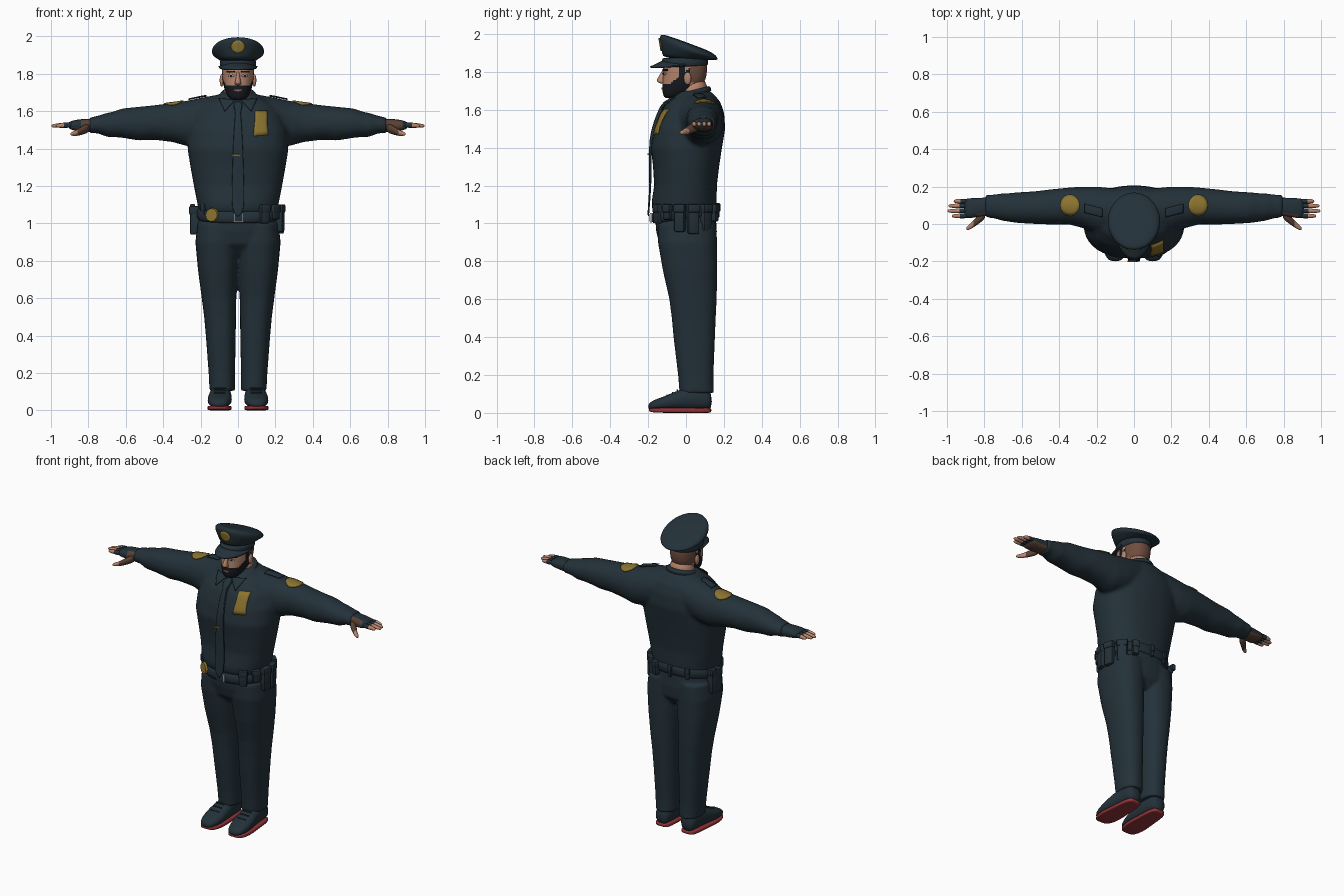
import bpy, bmesh, math
from mathutils import Vector, Matrix

if "Cube" in bpy.data.objects:
    bpy.data.objects.remove(bpy.data.objects["Cube"])


def material(name, rgb):
    m = bpy.data.materials.new(name)
    m.diffuse_color = (*rgb, 1)
    m.use_nodes = True
    m.node_tree.nodes["Principled BSDF"].inputs["Base Color"].default_value = m.diffuse_color
    return m


NAVY = material("navy cloth", (0.017, 0.031, 0.041))
GOLD = material("gold", (0.26, 0.175, 0.03))
RED = material("red sole", (0.28, 0.032, 0.037))
SKIN = material("skin", (0.47, 0.235, 0.15))
BEARD = material("dark beard", (0.008, 0.01, 0.014))
BROWN = material("brown", (0.10, 0.052, 0.034))
HAIR = material("cropped hair", (0.16, 0.075, 0.05))
GREY = material("light grey", (0.45, 0.45, 0.45))
LIP = material("lips", (0.30, 0.14, 0.11))


def finish(name, bm, mat):
    bmesh.ops.recalc_face_normals(bm, faces=bm.faces)
    me = bpy.data.meshes.new(name)
    bm.to_mesh(me)
    bm.free()
    me.shade_smooth()
    me.materials.append(mat)
    ob = bpy.data.objects.new(name, me)
    bpy.context.collection.objects.link(ob)
    return ob


def loft(name, axis, rings, mat, p=2.2, n=28, s=1, sub=1):
    """Skin rings (t, a0, a1, b0, b1, tilt) along an axis; s=-1 mirrors in x."""
    bm = bmesh.new()
    rows = []
    for t, a0, a1, b0, b1, *tilt in rings:
        row = []
        for i in range(n):
            c, d = math.cos(math.tau * i / n), math.sin(math.tau * i / n)
            u = (a0 + a1) / 2 + (a1 - a0) / 2 * math.copysign(abs(c) ** (2 / p), c)
            dv = (b1 - b0) / 2 * math.copysign(abs(d) ** (2 / p), d)
            v, w = (b0 + b1) / 2 + dv, t + (tilt[0] * dv if tilt else 0)
            x, y, z = {'x': (w, v, u), 'y': (u, w, v), 'z': (u, v, w)}[axis]
            row.append(bm.verts.new((x * s, y, z)))
        rows.append(row)
    for r, q in zip(rows, rows[1:]):
        for i in range(n):
            bm.faces.new((r[i], r[(i + 1) % n], q[(i + 1) % n], q[i]))
    bm.faces.new(rows[0])
    bm.faces.new(rows[-1])
    ob = finish(name, bm, mat)
    if sub:
        ob.modifiers.new("smooth", 'SUBSURF').levels = sub
    return ob


def sym(rings):
    """Rings given as (t, half width, b0, b1, tilt)."""
    return [(r[0], -r[1], r[1], *r[2:]) for r in rings]


def apply(ob):
    bpy.ops.object.select_all(action='DESELECT')
    ob.select_set(True)
    bpy.context.view_layer.objects.active = ob
    for m in list(ob.modifiers):
        bpy.ops.object.modifier_apply(modifier=m.name)


def fuse(name, obs, voxel, repeat):
    bpy.ops.object.select_all(action='DESELECT')
    for o in obs:
        o.select_set(True)
    bpy.context.view_layer.objects.active = obs[0]
    bpy.ops.object.join()
    ob = obs[0]
    ob.name = name
    m = ob.modifiers.new("remesh", 'REMESH')
    m.mode, m.voxel_size = 'VOXEL', voxel
    m = ob.modifiers.new("relax", 'SMOOTH')
    m.factor, m.iterations = 0.5, repeat
    apply(ob)
    ob.data.shade_smooth()
    return ob


def paint(ob, mat, rule):
    ob.data.materials.append(mat)
    k = len(ob.data.materials) - 1
    for f in ob.data.polygons:
        if rule(f.center, f.normal):
            f.material_index = k


def box(name, loc, size, mat, rot=0, bevel=0.006):
    bm = bmesh.new()
    bmesh.ops.create_cube(bm, size=1, matrix=Matrix.Translation(loc) @ Matrix.Rotation(rot, 4, 'Z')
                          @ Matrix.Diagonal((*size, 1)))
    bmesh.ops.bevel(bm, geom=bm.edges[:], offset=bevel, segments=2, affect='EDGES', profile=0.5)
    ob = finish(name, bm, mat)
    apply(ob)
    bpy.ops.object.shade_smooth_by_angle()
    return ob


def ball(name, loc, size, mat):
    bm = bmesh.new()
    bmesh.ops.create_uvsphere(bm, u_segments=20, v_segments=12, radius=1,
                              matrix=Matrix.Translation(loc) @ Matrix.Diagonal((*size, 1)))
    return finish(name, bm, mat)


def disc(rx, ry):
    return [(rx * math.cos(math.tau * i / 24), ry * math.sin(math.tau * i / 24)) for i in range(24)]


def poly(*pts, m=5):
    ps = [Vector(q) for q in pts]
    return [tuple(a.lerp(b, j / m)) for a, b in zip(ps, ps[1:] + ps[:1]) for j in range(m)]


def plate(name, outline, centre, target, mat, top=False, off=0.003):
    """Thin plate draped on a target, projected from the front or the top."""
    bpy.context.view_layer.update()
    d = Vector((0, 0, -1)) if top else Vector((0, 1, 0))

    def drop(u, v):
        u, v = centre[0] + u, centre[1] + v
        o = Vector((u, v, 3)) if top else Vector((u, -1, v))
        hit, co, nor, _ = target.ray_cast(o, d)
        return co + nor * off if hit else o + d

    bm = bmesh.new()
    c = bm.verts.new(drop(0, 0))
    rows = [[bm.verts.new(drop(u * k, v * k)) for u, v in outline] for k in (0.3, 0.65, 1)]
    n = len(outline)
    for i in range(n):
        j = (i + 1) % n
        bm.faces.new((c, rows[0][i], rows[0][j]))
        for r, q in zip(rows, rows[1:]):
            bm.faces.new((r[i], q[i], q[j], r[j]))
    ob = finish(name, bm, mat)
    m = ob.modifiers.new("thickness", 'SOLIDIFY')
    m.thickness, m.offset = 0.006, 0
    return ob


# shirt: torso and sleeves fused into one soft skin
parts = [loft("torso", 'z', sym([
    (1.05, .20, -.165, .15), (1.08, .213, -.18, .16), (1.11, .218, -.182, .162), (1.2, .236, -.168, .163),
    (1.3, .254, -.174, .175), (1.4, .27, -.186, .19), (1.5, .265, -.168, .207), (1.58, .235, -.138, .202),
    (1.64, .19, -.095, .182), (1.685, .11, -.05, .145), (1.7, .085, -.035, .12)]), NAVY, 2.3, 40, sub=0)]
for s in (-1, 1):
    parts.append(loft("sleeve", 'x', [
        (.1, 1.45, 1.69, -.05, .19), (.2, 1.42, 1.672, -.05, .2), (.28, 1.415, 1.655, -.02, .2),
        (.35, 1.435, 1.645, -.002, .195), (.45, 1.447, 1.632, -.003, .185), (.53, 1.443, 1.624, 0, .175),
        (.62, 1.458, 1.615, .005, .17), (.67, 1.462, 1.597, .012, .165), (.7, 1.462, 1.592, .016, .165),
        (.75, 1.482, 1.575, .03, .158), (.795, 1.482, 1.567, .035, .155)], NAVY, 2.1, s=s, sub=0))
shirt = fuse("shirt", parts, 0.011, 6)

# trousers: hips and two legs fused
parts = [loft("hips", 'z', sym([(.83, .09, -.08, .12), (.89, .205, -.14, .16), (.96, .217, -.158, .163),
                                (1.07, .205, -.165, .155)]), NAVY, 2.3, 36, sub=0)]
for s in (-1, 1):
    parts.append(loft("leg", 'z', [
        (.105, .017, .152, -.035, .147), (.14, .016, .154, -.037, .145), (.2, .016, .157, -.042, .145),
        (.4, .012, .172, -.066, .153), (.5, .011, .181, -.075, .157), (.6, .009, .194, -.088, .162),
        (.75, .0, .214, -.122, .165), (.9, -.01, .228, -.148, .164), (1.0, -.01, .217, -.15, .16)],
        NAVY, 2.3, s=s, sub=0))
fuse("trousers", parts, 0.009, 4)

# shoes, soles, laces and hands
for s in (-1, 1):
    loft("shoe", 'y', [(-.2, .075, .125, .02, .045), (-.18, .05, .152, .015, .066), (-.11, .032, .166, .015, .088),
                       (-.05, .032, .16, .015, .118), (.04, .036, .148, .015, .145), (.11, .042, .144, .015, .135),
                       (.137, .055, .13, .02, .1)], NAVY, 2.4, 20, s)
    loft("sole", 'y', [(-.197, .075, .125, .008, .024), (-.18, .048, .154, .002, .026), (-.11, .029, .169, 0, .026),
                       (-.02, .036, .158, 0, .026), (.1, .039, .148, 0, .026), (.137, .055, .132, 0, .026)],
         RED, 5, 20, s)
    for y, z in ((-.1, .092), (-.07, .107), (-.045, .12)):
        box("lace", (s * .098, y, z), (.06, .008, .008), NAVY, bevel=.002)
    palm = loft("glove", 'x', [(.77, 1.49, 1.562, .04, .15), (.8, 1.488, 1.56, .045, .14), (.84, 1.49, 1.558, .036, .14),
                               (.88, 1.497, 1.552, .03, .138), (.91, 1.508, 1.542, .032, .136)], NAVY, 2.5, 20, s)
    paint(palm, BROWN, lambda c, n: n.z < -.25 or (n.y < -.3 and abs(c.x) < .86))
    for i, (y, tip) in enumerate(((.043, .975), (.07, .998), (.097, .993), (.122, .965))):
        finger = loft("finger", 'x', [(.88, 1.51, 1.543, y - .014, y + .014), (.935, 1.511, 1.54, y - .013, y + .013),
                                      (tip - .015, 1.511, 1.533, y - .011, y + .011),
                                      (tip, 1.515, 1.528, y - .006, y + .006)], NAVY, 2, 12, s)
        paint(finger, SKIN, lambda c, n: abs(c.x) > .936)
    thumb = loft("thumb", 'x', [(.79, 1.488, 1.54, .03, .09), (.83, 1.474, 1.525, .0, .055), (.86, 1.467, 1.5, -.02, .016),
                                (.885, 1.467, 1.491, -.034, -.006), (.897, 1.472, 1.485, -.035, -.018)], BROWN, 2, 14, s)
    paint(thumb, SKIN, lambda c, n: abs(c.x) > .862)

# head with painted beard and cropped hair
loft("neck", 'z', sym([(1.62, .085, -.045, .13), (1.68, .075, -.035, .115), (1.78, .075, -.03, .108)]), SKIN, 2)
head = loft("head", 'z', sym([
    (1.66, .028, -.108, -.05), (1.672, .05, -.12, -.01), (1.7, .066, -.125, .05), (1.735, .078, -.125, .095),
    (1.78, .084, -.12, .11), (1.82, .086, -.123, .112), (1.87, .085, -.118, .11)]), SKIN, 2.2, 32, sub=2)
apply(head)
paint(head, BEARD, lambda c, n: c.z < 1.83 and c.y < .02 and
      (c.z < 1.737 + max(0, c.y + .085) * .8 or -.035 < c.y < -.008))
paint(head, HAIR, lambda c, n: c.y > .02 and c.z > 1.75 - .2 * c.y)
loft("nose", 'z', sym([(1.738, .012, -.135, -.11), (1.746, .02, -.153, -.11), (1.757, .016, -.158, -.11),
                       (1.79, .009, -.135, -.11), (1.812, .009, -.124, -.11)]), SKIN, 2, 14)
plate("lips", disc(.022, .006), (0, 1.712), head, LIP)
for s in (-1, 1):
    plate("eye", disc(.014, .006), (s * .034, 1.79), head, GREY)
    plate("pupil", disc(.005, .005), (s * .034, 1.79), head, BEARD, off=.005)
    plate("eyebrow", poly((-.02, -.004), (.02, -.004), (.02, .004), (-.02, .004)), (s * .037, 1.81), head, BEARD)
    ball("ear", (s * .087, .008, 1.765), (.011, .02, .033), SKIN)

# peaked cap: band, flared tilted crown, visor and badge
loft("cap_band", 'z', sym([(1.826, .094, -.122, .114, .06), (1.83, .096, -.126, .117, .06), (1.868, .097, -.127, .117, 0),
                           (1.876, .097, -.126, .116, 0)]), NAVY, 2, 40)
cap = loft("cap_crown", 'z', sym([
    (1.866, .096, -.122, .116, -.05), (1.88, .106, -.126, .128, -.12), (1.906, .138, -.136, .165, -.29),
    (1.922, .142, -.141, .171, -.36), (1.94, .132, -.135, .16, -.38), (1.95, .11, -.115, .14, -.37),
    (1.953, .05, -.05, .07, -.37)]), NAVY, 2, 40)
bm = bmesh.new()
arcs = []
for k in range(5):
    f = k / 4
    arcs.append([bm.verts.new(((.096 + .008 * f) * math.cos(a), (.118 + .072 * f) * math.sin(a),
                               1.862 - .034 * f * -math.sin(a) - .02 * math.cos(a) ** 2))
                 for a in [-math.pi * i / 24 for i in range(25)]])
for r, q in zip(arcs, arcs[1:]):
    for i in range(24):
        bm.faces.new((r[i], r[i + 1], q[i + 1], q[i]))
finish("cap_visor", bm, NAVY).modifiers.new("thickness", 'SOLIDIFY').thickness = .009
plate("cap_badge", disc(.036, .034), (0, 1.945), cap, GOLD)

# collar, tie and clip
loft("collar", 'z', sym([(1.66, .105, -.075, .14, .25), (1.69, .1, -.065, .135, .25), (1.708, .086, -.048, .12, .25),
                         (1.7, .08, -.04, .112, .25)]), NAVY, 2, 32)
for s in (-1, 1):
    plate("collar_flap", poly((-.045 * s, .02), (.04 * s, .025), (.01 * s, -.04)), (s * .06, 1.635), shirt, NAVY, off=.009)
loft("tie", 'z', [(1.035, -.005, .005, -.202, -.194), (1.07, -.036, .036, -.204, -.194), (1.2, -.033, .033, -.19, -.18),
                  (1.4, -.027, .027, -.2, -.186), (1.5, -.022, .022, -.184, -.165), (1.58, -.016, .016, -.154, -.13),
                  (1.61, -.016, .016, -.14, -.11), (1.625, -.026, .026, -.132, -.095), (1.655, -.02, .02, -.105, -.07)],
     NAVY, 5, 16)
box("tie_clip", (-.012, -.2, 1.365), (.045, .008, .01), GOLD, bevel=.002)

# chest badge, shoulder patches and straps draped on the shirt
plate("chest_badge", poly((-.038, -.068), (.04, -.062), (.034, 0), (.036, .066), (-.03, .066), (-.03, .02)),
      (.12, 1.535), shirt, GOLD)
for s in (-1, 1):
    plate("shoulder_patch", disc(.052, .054), (s * .342, .1), shirt, GOLD, top=True)
    plate("shoulder_strap", poly((-.048, -.025 - s * .012), (.048, -.025 + s * .012), (.048, .02 + s * .012),
                                 (-.048, .02 - s * .012)), (s * .215, .075), shirt, NAVY, top=True, off=.008)

# belt, buckle and pouches
loft("belt", 'z', sym([(1.02, .214, -.174, .163, .13), (1.024, .22, -.18, .168, .13), (1.082, .22, -.18, .168, .13),
                       (1.088, .214, -.174, .163, .13)]), NAVY, 2.3, 40)
box("buckle", (.003, -.184, 1.03), (.054, .012, .05), GREY, bevel=.003)
box("buckle_inset", (.003, -.188, 1.03), (.044, .01, .04), NAVY, bevel=.002)


def pouch(name, deg, depth, width, z0, z1):
    a = math.radians(deg)
    x, y = .222 * math.cos(a), -.005 + .172 * math.sin(a)
    rot = math.atan2(y / .172 ** 2, x / .222 ** 2)
    box(name, (x, y, (z0 + z1) / 2), (depth, width, z1 - z0), NAVY, rot, .009)
    box(name + "_flap", (x, y, z1 - .02), (depth + .008, width + .006, .045), NAVY, rot, .007)


for deg, w, z0 in ((-52, .05, 1.0), (-30, .045, 1.02), (-9, .055, .955), (14, .06, .945), (38, .06, .96), (60, .04, 1.01)):
    pouch("belt_pouch", deg, .05, w, z0, 1.1)
pouch("holster", 170, .065, .08, .94, 1.09)
box("holster_grip", (-.243, .06, 1.085), (.025, .05, .04), NAVY)
for deg in (90, 120, 215):
    pouch("belt_keeper", deg, .022, .025, 1.03, 1.105)
bm = bmesh.new()
turn = Vector((-.45, -.85, .05)).to_track_quat('Z', 'Y').to_matrix().to_4x4()
bmesh.ops.create_cone(bm, cap_ends=True, segments=28, radius1=.038, radius2=.034, depth=.012,
                      matrix=Matrix.Translation((-.14, -.155, 1.045)) @ turn)
apply(finish("belt_badge", bm, GOLD))
bpy.ops.object.shade_smooth_by_angle()
